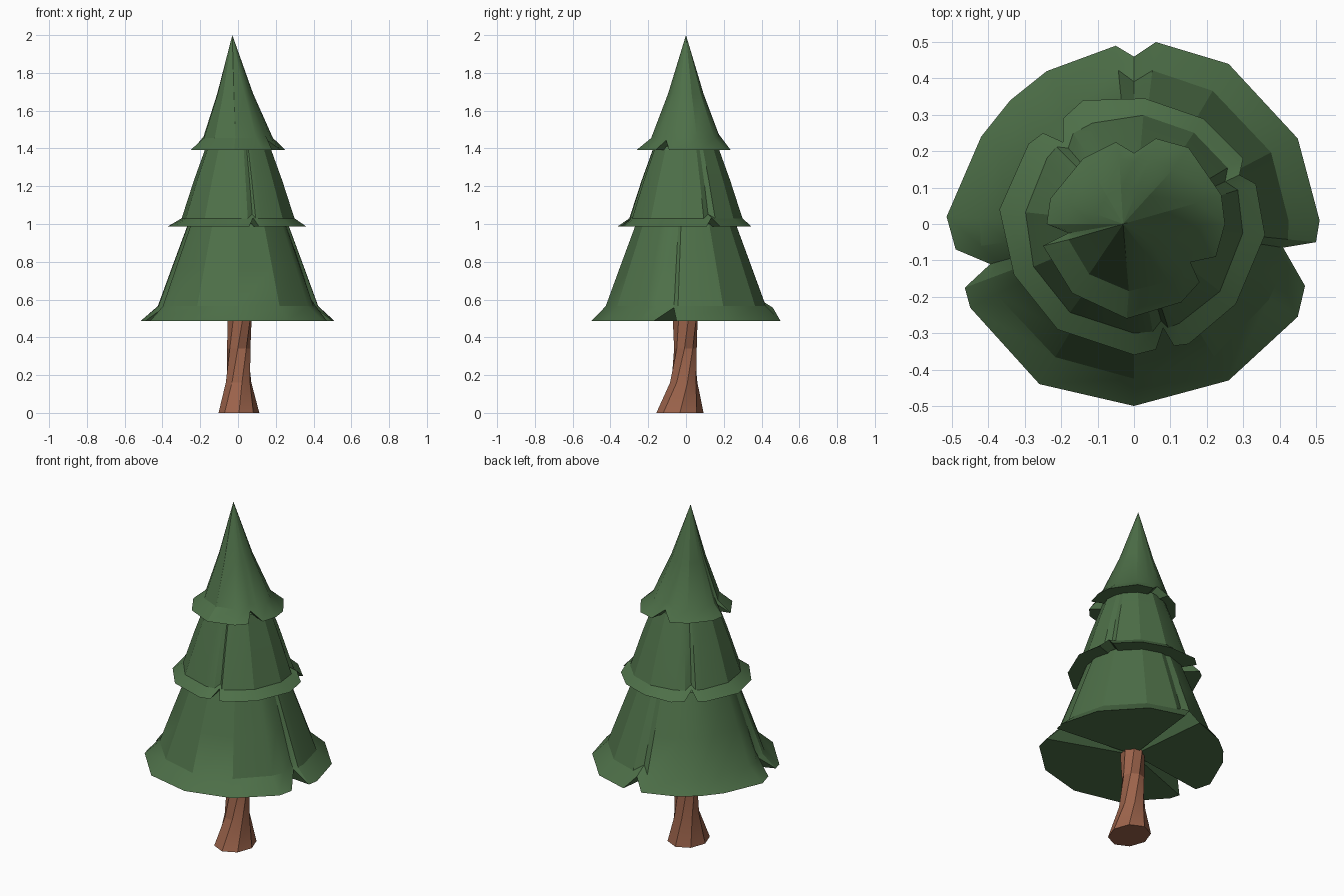
import bpy, bmesh
from math import atan2, cos, sin, radians

if "Cube" in bpy.data.objects:
    bpy.data.objects.remove(bpy.data.objects["Cube"])


def material(name, rgb):
    m = bpy.data.materials.new(name)
    m.diffuse_color = (*rgb, 1)
    m.use_nodes = True
    m.node_tree.nodes["Principled BSDF"].inputs["Base Color"].default_value = m.diffuse_color
    return m


GREEN = material("needles", (0.075, 0.16, 0.065))
BROWN = material("bark", (0.33, 0.125, 0.07))


def loft(name, rings, mat, apex=None, base=None):
    """Skin equal-length rings, closing the ends with fans."""
    bm = bmesh.new()
    rows = [[bm.verts.new(p) for p in ring] for ring in rings]
    n = len(rows[0])
    for a, b in zip(rows, rows[1:]):
        for i in range(n):
            j = (i + 1) % n
            bm.faces.new((a[i], a[j], b[j], b[i]))
    for row, tip in ((rows[0], base), (rows[-1], apex)):
        v = bm.verts.new(tip)
        for i in range(n):
            bm.faces.new((row[i], row[(i + 1) % n], v))
    bmesh.ops.recalc_face_normals(bm, faces=bm.faces)
    me = bpy.data.meshes.new(name)
    bm.to_mesh(me)
    bm.free()
    me.materials.append(mat)
    ob = bpy.data.objects.new(name, me)
    bpy.context.collection.objects.link(ob)
    bpy.context.view_layer.objects.active = ob
    ob.select_set(True)
    bpy.ops.object.shade_smooth_by_angle(angle=radians(25))
    ob.select_set(False)


def tier(name, rim, notches, z, lift, profile, apex):
    """Skirt of branches: jagged rim, then round rings of (radius, z, x shift)."""
    rings = [[(x, y, z + (lift if i in notches else 0)) for i, (x, y) in enumerate(rim)]]
    for k, (r, h, dx) in enumerate(profile):
        ring = []
        for i, (x, y) in enumerate(rim):
            a = atan2(y, x)
            s = r * (1 - 0.08 / (k + 1)) if i in notches else r
            up = lift * 0.5 if i in notches and k == 0 else 0
            ring.append((s * cos(a) + dx, s * sin(a), h + up))
        rings.append(ring)
    loft(name, rings, GREEN, apex, (0, 0, z))


# Three branch tiers, rims listed counter-clockwise
tier("lower_branches",
     [(.51, .01), (.45, .235), (.26, .44), (.06, .5), (0, .46), (-.05, .49), (-.24, .42),
      (-.34, .34), (-.42, .24), (-.515, .02), (-.49, -.07), (-.395, -.11), (-.465, -.175),
      (-.45, -.23), (-.26, -.44), (0, -.5), (.26, -.43), (.45, -.255), (.47, -.17),
      (.41, -.065), (.5, -.05)],
     {4, 11, 19}, 0.487, 0.07,
     [(.425, .565, 0), (.35, .77, 0), (.265, 1.0, 0)], (0, 0, 1.05))
tier("middle_branches",
     [(.36, -.03), (.335, .11), (.29, .135), (.3, .18), (.19, .29), (.03, .345), (-.14, .34),
      (-.195, .29), (-.195, .225), (-.25, .25), (-.29, .22), (-.37, .04), (-.33, -.14),
      (-.21, -.29), (0, -.36), (.06, -.345), (.08, -.285), (.11, -.335), (.15, -.33),
      (.28, -.22)],
     {2, 8, 16}, 0.988, 0.045,
     [(.30, 1.03, 0), (.235, 1.23, 0), (.17, 1.41, 0)], (0, 0, 1.45))
tier("top_branches",
     [(.25, 0), (.24, .08), (.15, .21), (.06, .235), (0, .195), (-.05, .225), (-.14, .18),
      (-.23, .07), (-.24, 0), (-.18, -.025), (-.25, -.06), (-.17, -.19), (-.02, -.26),
      (.13, -.215), (.18, -.16), (.155, -.105), (.225, -.09)],
     {4, 9, 15}, 1.393, 0.05,
     [(.185, 1.455, 0), (.095, 1.69, -.015)], (-.03, 0, 2.0))

# Twisted trunk with a flared foot: (z, x half, y half, x centre, y centre, twist)
trunk = []
for z, rx, ry, cx, cy, tw in [(0, .108, .125, .005, -.032, 0), (.16, .07, .075, .003, -.012, 15),
                              (.34, .062, .06, .004, -.003, 40), (.55, .068, .072, .01, -.005, 65)]:
    trunk.append([(cx + rx * cos(radians(45 * i + tw)), cy + ry * sin(radians(45 * i + tw)), z)
                  for i in range(8)])
loft("trunk", trunk, BROWN, (0, 0, .55), (0, -.03, 0))
